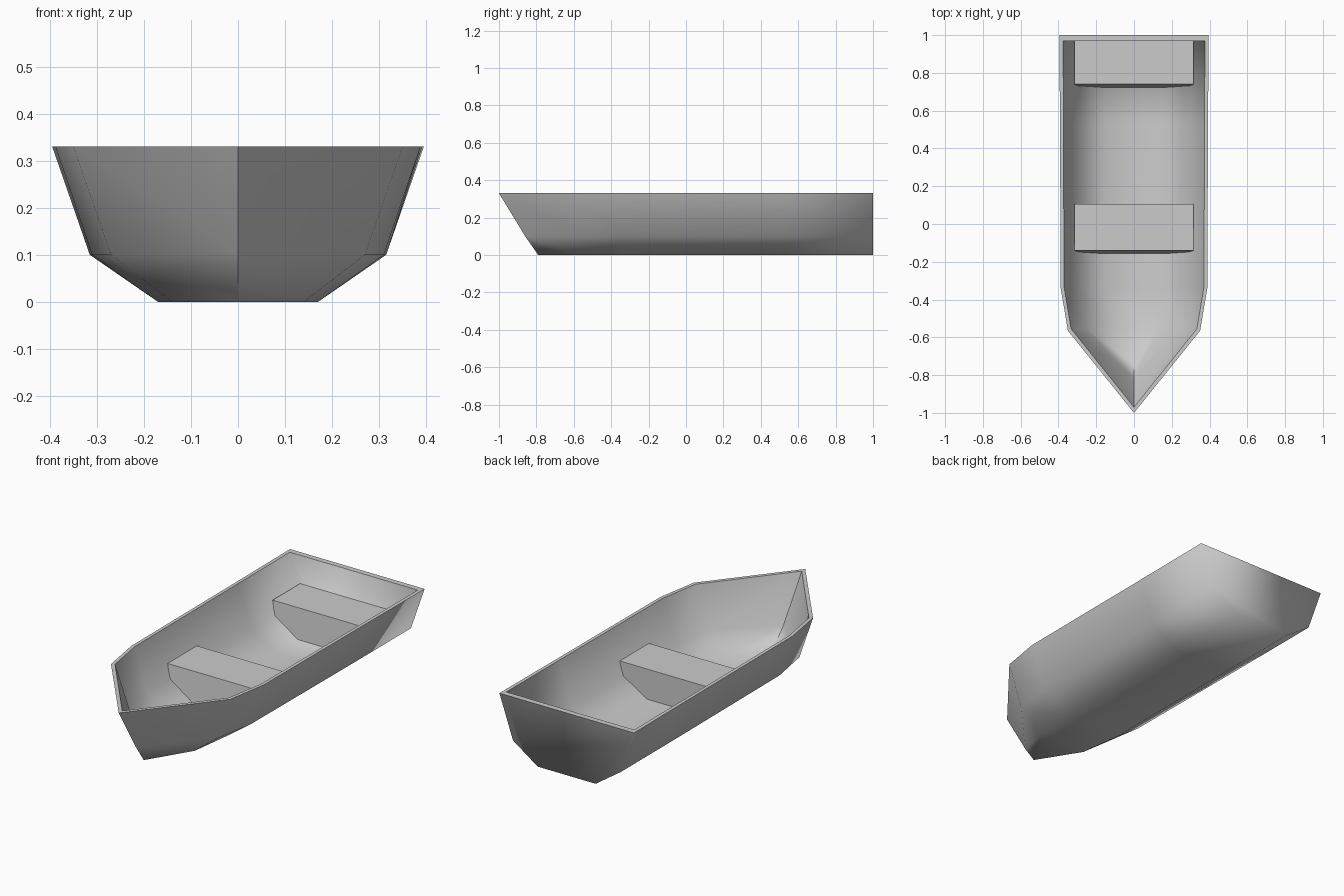
import bpy, bmesh

cube = bpy.data.objects.get("Cube")
if cube:
    bpy.data.objects.remove(cube, do_unlink=True)

paint = bpy.data.materials.new("plain grey")
paint.use_nodes = True
GREY = (0.6, 0.6, 0.6, 1)
paint.diffuse_color = GREY
paint.node_tree.nodes["Principled BSDF"].inputs["Base Color"].default_value = GREY


def make_object(name, bm):
    bmesh.ops.recalc_face_normals(bm, faces=bm.faces)
    mesh = bpy.data.meshes.new(name)
    bm.to_mesh(mesh)
    bm.free()
    mesh.materials.append(paint)
    obj = bpy.data.objects.new(name, mesh)
    bpy.context.collection.objects.link(obj)
    return obj


def section(points):
    """Mirror half a section (gunwale, chine, floor edge) to a full one."""
    return points + [(-x, y, z) for x, y, z in reversed(points)]


def station(y, widths, heights):
    return section([(x, y, z) for x, z in zip(widths, heights)])


def skin(bm, sections):
    """Skin sections from bow to stern and close the stern."""
    rows = [[bm.verts.new(p) for p in s] for s in sections]
    for a, b in zip(rows, rows[1:]):
        for i in range(len(a) - 1):
            bm.faces.new((a[i], a[i + 1], b[i + 1], b[i]))
    bm.faces.new(rows[-1])
    return rows


# Hull: outer and inner shells
bm = bmesh.new()
out_z = (0.33, 0.10, 0.0)
in_z = (0.33, 0.105, 0.02)
outer = skin(bm, [
    section([(0, -1.0, 0.33), (0, -0.86, 0.10), (0, -0.79, 0.0)]),
    station(-0.565, (0.35, 0.27, 0.14), out_z),
    station(-0.34, (0.388, 0.31, 0.17), out_z),
    station(0.53, (0.392, 0.315, 0.17), out_z),
    station(1.0, (0.395, 0.315, 0.17), out_z)])
inner = skin(bm, [
    section([(0, -0.97, 0.33), (0, -0.82, 0.105), (0, -0.74, 0.02)]),
    station(-0.555, (0.333, 0.253, 0.125), in_z),
    station(-0.335, (0.37, 0.292, 0.155), in_z),
    station(0.53, (0.374, 0.295, 0.155), in_z),
    station(0.97, (0.375, 0.295, 0.155), in_z)])

# Rim joining the shells
for i in range(len(outer) - 1):
    for side in (0, -1):
        bm.faces.new((outer[i][side], outer[i + 1][side],
                      inner[i + 1][side], inner[i][side]))
bm.faces.new((outer[-1][0], outer[-1][-1], inner[-1][-1], inner[-1][0]))
bmesh.ops.remove_doubles(bm, verts=bm.verts, dist=0.0005)
bmesh.ops.dissolve_degenerate(bm, edges=bm.edges, dist=0.0005)

# Smooth hull, crisp rim and stem
for face in bm.faces:
    face.smooth = True
for edge in bm.edges:
    on_rim = all(v.co.z > 0.329 for v in edge.verts)
    on_stem = all(abs(v.co.x) < 0.001 for v in edge.verts)
    edge.smooth = not (on_rim or on_stem)
make_object("hull", bm)


# Solid bench seats that follow the inside of the hull
def bench(name, front, back, lean):
    bm = bmesh.new()
    half = ((0.315, 0.18), (0.298, 0.105), (0.16, 0.015))
    rows = []
    for y, slope in ((front, -lean), (back, 0)):
        pts = [(x, y + slope * (0.18 - z) / 0.165, z) for x, z in half]
        rows.append([bm.verts.new(p) for p in section(pts)])
    a, b = rows
    for i in range(len(a)):
        j = (i + 1) % len(a)
        bm.faces.new((a[i], a[j], b[j], b[i]))
    bm.faces.new(a)
    bm.faces.new(b)
    make_object(name, bm)


bench("middle_seat", -0.14, 0.105, 0.018)
bench("rear_seat", 0.74, 0.972, 0.018)
